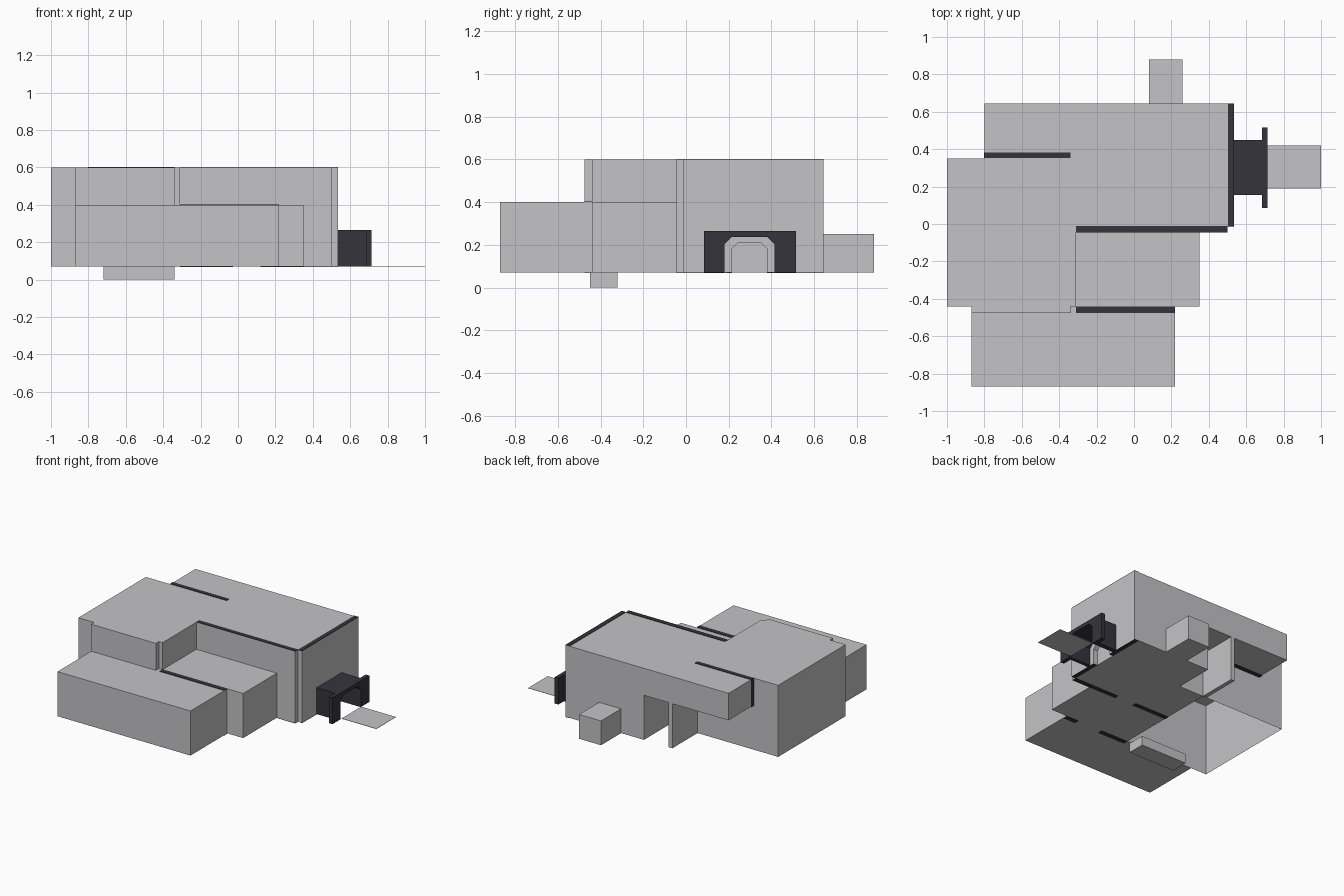
import bpy, bmesh

if "Cube" in bpy.data.objects:
    bpy.data.objects.remove(bpy.data.objects["Cube"])


def material(name, rgb):
    m = bpy.data.materials.new(name)
    m.diffuse_color = (*rgb, 1)
    m.use_nodes = True
    m.node_tree.nodes["Principled BSDF"].inputs["Base Color"].default_value = m.diffuse_color
    return m


GREY = material("light_grey", (0.553, 0.553, 0.565))
DARK = material("dark_charcoal", (0.036, 0.034, 0.045))


def prism(name, pts, lo, hi, mat=GREY, axis="z", floor=True):
    """Extrude a 2D outline: (x, y) along z, or (y, z) along x."""
    def place(p, h):
        return (p[0], p[1], h) if axis == "z" else (h, p[0], p[1])
    bm = bmesh.new()
    low = [bm.verts.new(place(p, lo)) for p in pts]
    top = [bm.verts.new(place(p, hi)) for p in pts]
    n = len(pts)
    for i in range(n):
        j = (i + 1) % n
        bm.faces.new((low[i], low[j], top[j], top[i]))
    bm.faces.new(top)
    if floor:
        bm.faces.new(low[::-1])
    bmesh.ops.recalc_face_normals(bm, faces=bm.faces)
    me = bpy.data.meshes.new(name)
    bm.to_mesh(me)
    bm.free()
    me.materials.append(mat)
    ob = bpy.data.objects.new(name, me)
    bpy.context.collection.objects.link(ob)
    return ob


def box(name, x0, x1, y0, y1, z0, z1, mat=GREY, floor=True):
    return prism(name, [(x0, y0), (x1, y0), (x1, y1), (x0, y1)], z0, z1, mat, floor=floor)


def arch(name, x0, x1, y0, y1, z1, hole, mat):
    """Wall slab across x with a chamfered doorway; hole = y0, y1, top, chamfer."""
    a, b, t, c = hole
    pts = [(y0, G), (y0, z1), (y1, z1), (y1, G), (b, G), (b, t - c), (b - c, t),
           (a + c, t), (a, t - c), (a, G)]
    return prism(name, pts, x0, x1, mat, axis="x")


G, MID, ROOF = 0.07, 0.4, 0.6   # floor, low roof and high roof levels
T = 0.003                       # thickness of painted strips

# main room: lower storey with a back recess, upper storey with an overhang
prism("main_room_lower", [(-.31, -.045), (.5, -.045), (.5, .645), (-.107, .645),
                          (-.107, .35), (-.31, .35)], G, MID)
prism("main_room_upper", [(-.31, -.045), (.5, -.045), (.5, .645), (-.8, .645),
                          (-.8, .35), (-.31, .35)], MID, ROOF)
box("recess_pier", -.34, -.31, .35, .645, G, MID)

# left room is open underneath, with a shallow upper bay at the front
box("left_room", -1, -.31, -.44, .35, G, ROOF, floor=False)
box("left_room_front_bay", -.87, -.34, -.475, -.44, MID, ROOF)
box("entry_step", -.72, -.34, -.45, -.32, 0, G)

# low rooms and back annex
box("front_room", -.87, .22, -.87, -.44, G, MID)
box("side_room", -.31, .35, -.44, -.045, G, MID)
box("back_annex", .08, .26, .645, .88, G, .25)

# end wall with doorway, dark tunnel, flange and ramp plate
arch("end_wall", .5, .535, -.015, .645, ROOF, (.215, .38, .21, .03), GREY)
arch("tunnel", .535, .685, .155, .45, .265, (.18, .415, .237, .035), DARK)
arch("tunnel_flange", .685, .715, .085, .515, .265, (.18, .415, .237, .035), DARK)
box("ramp_plate", .715, 1, .19, .42, G, G + .002)

# dark wall lines: top strip, then floor strips broken by doorways
lines = [
    ("main_front", (-.31, .5, -.045, -.012), ROOF, [(-.31, -.026), (.13, .5)], 0),
    ("front_room", (-.31, .22, -.475, -.44), MID, [(-.31, -.087), (.12, .22)], 0),
    ("end_wall", (.502, .535, -.012, .645), ROOF, [(-.012, .215), (.38, .645)], 1),
]
for name, (x0, x1, y0, y1), z, spans, along_y in lines:
    box(name + "_top_line", x0, x1, y0, y1, z, z + T, DARK)
    for i, (a, b) in enumerate(spans):
        r = (x0, x1, a, b) if along_y else (a, b, y0, y1)
        box(f"{name}_floor_line_{i + 1}", *r, G - T, G, DARK)
box("overhang_wall_line", -.802, -.34, .352, .383, MID - T, ROOF + T, DARK)
